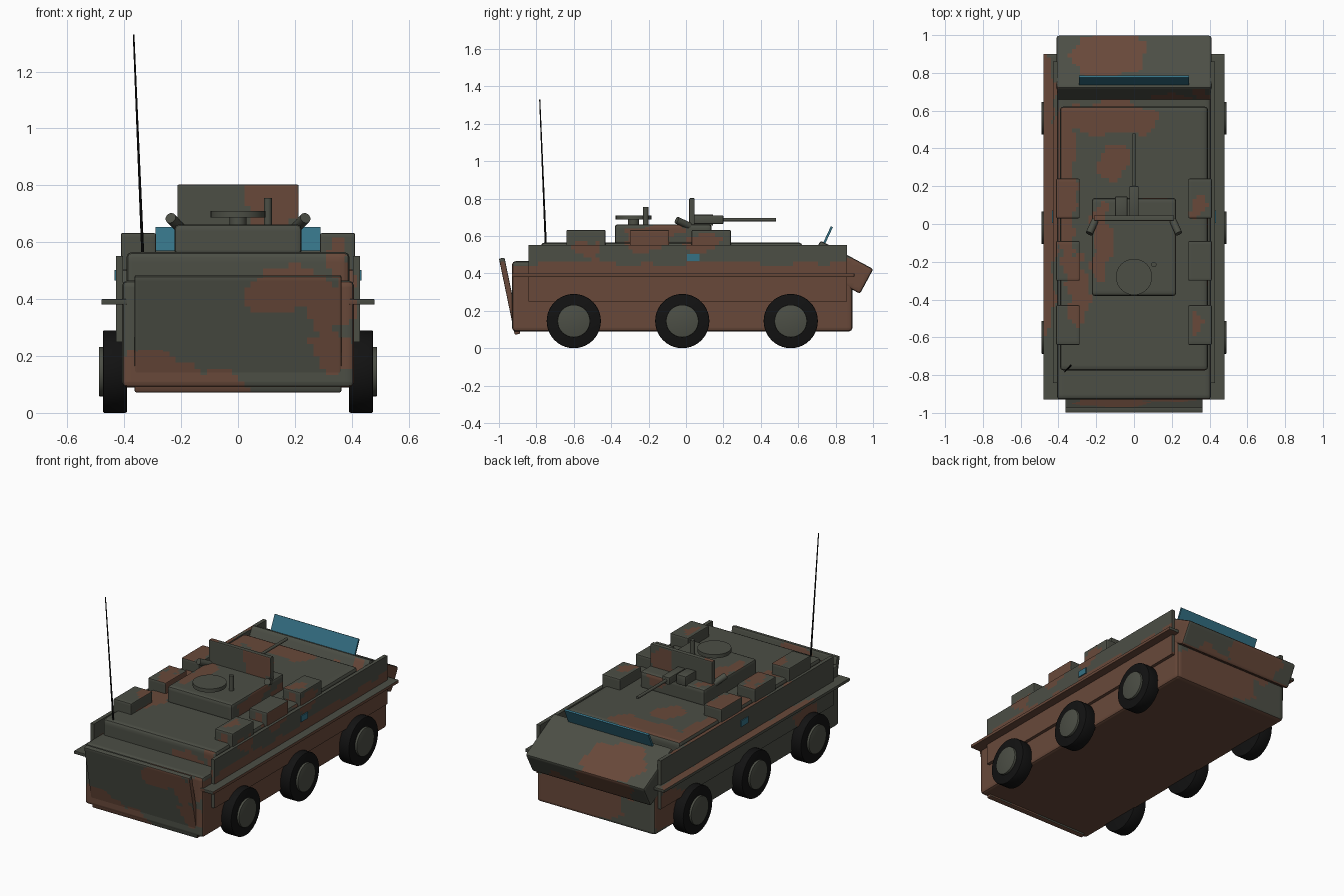
import bpy, bmesh, math
from mathutils import Matrix, Vector

cube = bpy.data.objects.get("Cube")
if cube:
    bpy.data.objects.remove(cube)


def material(name, rgb):
    m = bpy.data.materials.new(name)
    m.use_nodes = True
    m.diffuse_color = (*rgb, 1)
    m.node_tree.nodes["Principled BSDF"].inputs["Base Color"].default_value = (*rgb, 1)
    return m


GREY = material("olive grey paint", (0.072, 0.077, 0.06))
BROWN = material("brown paint", (0.14, 0.066, 0.042))
RUBBER = material("black rubber", (0.006, 0.006, 0.006))
GLASS = material("blue glass", (0.035, 0.165, 0.235))

# Brown camouflage patches: centre and radii, seen along each direction
TOP = [(-.12, .56, .26, .09), (-.37, .2, .06, .42), (-.1, .32, .08, .1),
       (-.17, -.1, .05, .22), (-.13, .9, .2, .13), (-.46, .2, .05, .8),
       (-.3, -.35, .06, .2), (.34, -.52, .03, .06), (.34, .1, .04, .06)]
REAR = [(-.3, .12, .16, .1), (-.1, .08, .14, .06), (.16, .43, .15, .08),
        (.32, .38, .1, .08), (.34, .22, .09, .07), (.12, .76, .1, .1), (.36, .52, .04, .1)]
FRONT = [(.15, .2, .35, .13), (-.12, .38, .2, .1), (.12, .7, .08, .1)]
RIGHT = [(-.2, .56, .12, .04), (.1, .57, .1, .05), (-.52, .54, .08, .04),
         (-.15, .62, .16, .04)]
LEFT = [(.78, .22, .16, .12), (-.55, .3, .12, .06)]


def in_patch(patches, u, v):
    u += .015 * math.sin(v * 23 + 1) + .01 * math.sin(v * 51)
    v += .015 * math.sin(u * 21) + .008 * math.sin(u * 47)
    return any(((u - a) / r) ** 2 + ((v - b) / s) ** 2 < 1 for a, b, r, s in patches)


def is_brown(c, n):
    if n.z > .5:
        return in_patch(TOP, c.x, c.y)
    if n.z < -.7:
        return True
    if abs(n.y) > abs(n.x):
        return in_patch(REAR if n.y < 0 else FRONT, c.x, c.z)
    if n.x > 0:
        limit = .455 + .012 * math.sin(c.y * 9) + .01 * math.sin(c.y * 23)
        return c.z < limit or in_patch(RIGHT, c.y, c.z)
    return in_patch(LEFT, c.y, c.z)


def finish(name, bm, mat, camo=False, step=.022):
    me = bpy.data.meshes.new(name)
    me.materials.append(mat)
    if camo:
        # cut the skin into a fine grid and paint the cells
        me.materials.append(BROWN)
        for axis in range(3):
            values = [v.co[axis] for v in bm.verts]
            k = math.ceil(min(values) / step)
            while k * step < max(values):
                co, no = Vector(), Vector()
                co[axis], no[axis] = k * step + .0007, 1
                bmesh.ops.bisect_plane(bm, geom=bm.verts[:] + bm.edges[:] + bm.faces[:],
                                       plane_co=co, plane_no=no)
                k += 1
        bm.normal_update()
        for f in bm.faces:
            f.material_index = int(is_brown(f.calc_center_median(), f.normal))
    bm.to_mesh(me)
    bm.free()
    ob = bpy.data.objects.new(name, me)
    bpy.context.collection.objects.link(ob)
    bpy.ops.object.select_all(action='DESELECT')
    ob.select_set(True)
    bpy.context.view_layer.objects.active = ob
    bpy.ops.object.shade_smooth_by_angle(angle=math.radians(35))
    return ob


def box(name, x, y, z, mat=GREY, bevel=0, tilt=0, camo=False):
    """Box from (low, high) ranges, tilted about its own x axis."""
    bm = bmesh.new()
    size = [r[1] - r[0] for r in (x, y, z)]
    centre = [(r[0] + r[1]) / 2 for r in (x, y, z)]
    bmesh.ops.create_cube(bm, size=1, matrix=Matrix.Diagonal((*size, 1)))
    if bevel:
        bmesh.ops.bevel(bm, geom=bm.edges[:], offset=bevel, segments=2,
                        profile=.5, affect='EDGES')
    bm.transform(Matrix.Translation(centre) @ Matrix.Rotation(math.radians(tilt), 4, 'X'))
    return finish(name, bm, mat, camo)


def rod(name, a, b, r, mat=GREY, sides=24, r2=None, bevel=0):
    """Cylinder between two points."""
    a, b = Vector(a), Vector(b)
    bm = bmesh.new()
    bmesh.ops.create_cone(bm, cap_ends=True, segments=sides, radius1=r,
                          radius2=r if r2 is None else r2, depth=(b - a).length)
    if bevel:
        rims = [e for e in bm.edges if abs(e.verts[0].co.z - e.verts[1].co.z) < 1e-5]
        bmesh.ops.bevel(bm, geom=rims, offset=bevel, segments=2, profile=.5, affect='EDGES')
    turn = Vector((0, 0, 1)).rotation_difference(b - a).to_matrix().to_4x4()
    bm.transform(Matrix.Translation((a + b) / 2) @ turn)
    return finish(name, bm, mat)


# Hull, roof, sloped nose and rear ramp
box("lower_hull", (-.408, .408), (-.93, .89), (.09, .465), bevel=.018, camo=True)
box("upper_hull", (-.392, .392), (-.775, .622), (.4, .565), bevel=.018, camo=True)
box("nose", (-.41, .41), (.665, .985), (.358, .508), bevel=.012, tilt=-28.4, camo=True)
box("rear_ramp", (-.363, .363), (-.958, -.928), (.07, .486), bevel=.005, tilt=11.7, camo=True)
box("windscreen", (-.29, .29), (.752, .764), (.55, .655), GLASS, tilt=-25)

for side, s in (("left", 1), ("right", -1)):
    def span(a, b):
        return tuple(sorted((a * s, b * s)))

    # Side armour, fenders and marker lights
    box(side + "_side_plate", span(.405, .428), (-.842, .86), (.25, .552), camo=True)
    box(side + "_fender", span(.39, .48), (-.93, .9), (.381, .4), bevel=.003, camo=True)
    box(side + "_marker_light", span(.42, .434), (.005, .072), (.465, .503), GLASS)

    # Stowage boxes on the roof
    for i, y in enumerate((-.64, -.3, .03)):
        box(f"{side}_stowage_box_{i + 1}", span(.288, .412), (y, y + .21), (.5, .632),
            bevel=.006, camo=True)

    # Wheels
    for i, y in enumerate((-.6, -.02, .56)):
        tag = f"{side}_wheel_{i + 1}"
        rod(tag + "_tyre", (.39 * s, y, .145), (.475 * s, y, .145), .145, RUBBER, 40, bevel=.006)
        rod(tag + "_hub", (.47 * s, y, .145), (.489 * s, y, .145), .087, GREY, 32, bevel=.003)
        rod(tag + "_axle", (.3 * s, y, .145), (.4 * s, y, .145), .03)

    # Smoke launchers beside the turret
    rod(side + "_smoke_launcher", (.205 * s, .02, .652), (.237 * s, -.05, .685), .019)

# Turret with hatch and gun shield
box("turret", (-.223, .223), (-.38, .137), (.555, .662), bevel=.014, camo=True)
box("gun_shield", (-.213, .213), (.017, .046), (.655, .802), bevel=.004, camo=True)
rod("hatch_neck", (0, -.28, .65), (0, -.28, .69), .03)
rod("hatch", (0, -.28, .687), (0, -.28, .71), .096, sides=32)
rod("periscope", (.105, -.215, .655), (.105, -.215, .755), .014, sides=16)

# Gun
box("gun_receiver", (-.025, .025), (.04, .2), (.665, .71), bevel=.004)
box("ammunition_box", (-.1, -.035), (.04, .145), (.655, .715), bevel=.003)
rod("gun_barrel", (0, .19, .687), (0, .48, .687), .009, sides=16)

# Whip antenna
rod("antenna", (-.335, -.75, .56), (-.367, -.782, 1.33), .0055, RUBBER, 10, r2=.003)
